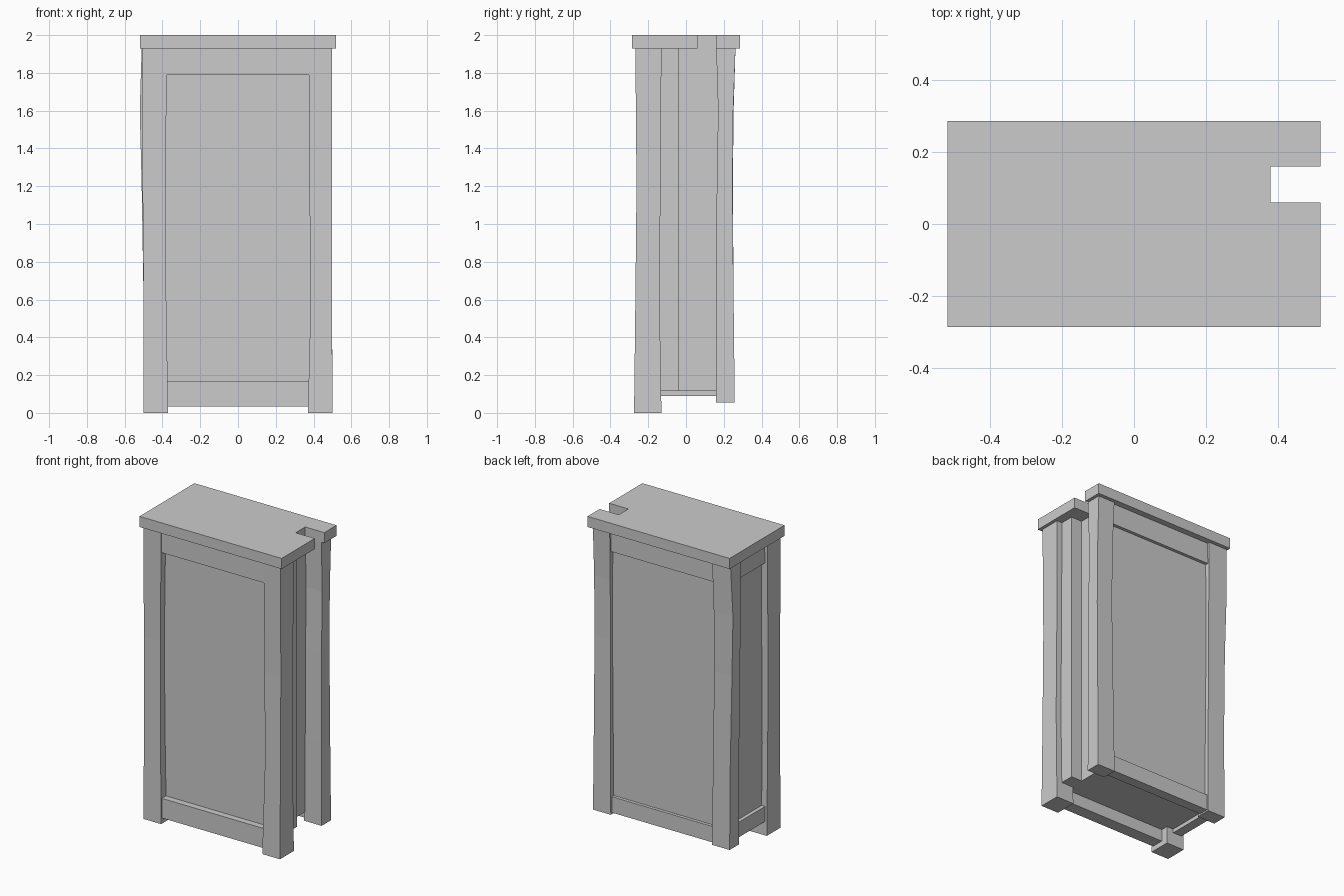
import bpy, bmesh

if "Cube" in bpy.data.objects:
    bpy.data.objects.remove(bpy.data.objects["Cube"])


def add_object(name, bm):
    bmesh.ops.recalc_face_normals(bm, faces=bm.faces)
    mesh = bpy.data.meshes.new(name)
    bm.to_mesh(mesh)
    bm.free()
    obj = bpy.data.objects.new(name, mesh)
    bpy.context.collection.objects.link(obj)
    return obj


def box(name, x0, x1, y0, y1, z0, z1):
    bm = bmesh.new()
    bmesh.ops.create_cube(bm, size=1)
    for v in bm.verts:
        v.co.x = x1 if v.co.x > 0 else x0
        v.co.y = y1 if v.co.y > 0 else y0
        v.co.z = z1 if v.co.z > 0 else z0
    return add_object(name, bm)


def prism(name, outline, z0, z1):
    bm = bmesh.new()
    face = bm.faces.new([bm.verts.new((x, y, z0)) for x, y in outline])
    ext = bmesh.ops.extrude_face_region(bm, geom=[face])["geom"]
    bmesh.ops.translate(bm, vec=(0, 0, z1 - z0),
                        verts=[e for e in ext if isinstance(e, bmesh.types.BMVert)])
    return add_object(name, bm)


def post(name, levels):
    """Gently warped post; each level is (z, x0, x1, y0, y1)."""
    bm = bmesh.new()
    rings = [[bm.verts.new((x, y, z)) for x, y in
              ((x0, y0), (x1, y0), (x1, y1), (x0, y1))]
             for z, x0, x1, y0, y1 in levels]
    bm.faces.new(rings[0])
    bm.faces.new(rings[-1])
    for a, b in zip(rings, rings[1:]):
        for i in range(4):
            j = (i + 1) % 4
            bm.faces.new((a[i], a[j], b[j], b[i]))
    return add_object(name, bm)


TOP = 1.93

# Top slab with a slot on the right edge
prism("top_slab", [(-0.52, -0.287), (0.52, -0.287), (0.52, 0.06), (0.38, 0.06),
                   (0.38, 0.16), (0.52, 0.16), (0.52, 0.287), (-0.52, 0.287)], TOP, 2.0)

# Four uneven corner posts
post("front_left_post", [(0, -0.50, -0.37, -0.275, -0.13),
                         (0.6, -0.50, -0.38, -0.268, -0.14),
                         (1.2, -0.505, -0.385, -0.262, -0.135),
                         (TOP, -0.505, -0.375, -0.268, -0.13)])
post("front_right_post", [(0, 0.37, 0.50, -0.275, -0.13),
                          (0.6, 0.385, 0.498, -0.268, -0.14),
                          (1.2, 0.378, 0.497, -0.262, -0.135),
                          (TOP, 0.375, 0.498, -0.268, -0.13)])
post("back_left_post", [(0.055, -0.50, -0.37, 0.16, 0.258),
                        (0.6, -0.50, -0.375, 0.16, 0.252),
                        (1.2, -0.51, -0.38, 0.165, 0.248),
                        (1.6, -0.52, -0.38, 0.17, 0.252),
                        (TOP, -0.51, -0.375, 0.16, 0.262)])
post("back_right_post", [(0.055, 0.37, 0.50, 0.16, 0.258),
                         (0.6, 0.375, 0.498, 0.16, 0.252),
                         (1.2, 0.38, 0.497, 0.163, 0.246),
                         (1.6, 0.38, 0.497, 0.17, 0.25),
                         (TOP, 0.375, 0.498, 0.16, 0.262)])

# Cabinet body: recessed panels, stepped in on the right side
prism("panelled_body", [(-0.46, -0.22), (0.46, -0.22), (0.46, -0.04),
                        (0.38, -0.04), (0.38, 0.225), (-0.46, 0.225)], 0.115, TOP)

# Rails above and below the panels
for label, z_front, z_back, z_side in (("bottom", (0.035, 0.165), (0.065, 0.17), (0.09, 0.19)),
                                       ("top", (1.79, TOP), (1.79, TOP), (1.80, TOP))):
    box("front_%s_rail" % label, -0.39, 0.39, -0.263, -0.18, *z_front)
    box("back_%s_rail" % label, -0.39, 0.375, 0.18, 0.246, *z_back)
    box("left_%s_rail" % label, -0.485, -0.42, -0.15, 0.18, *z_side)
